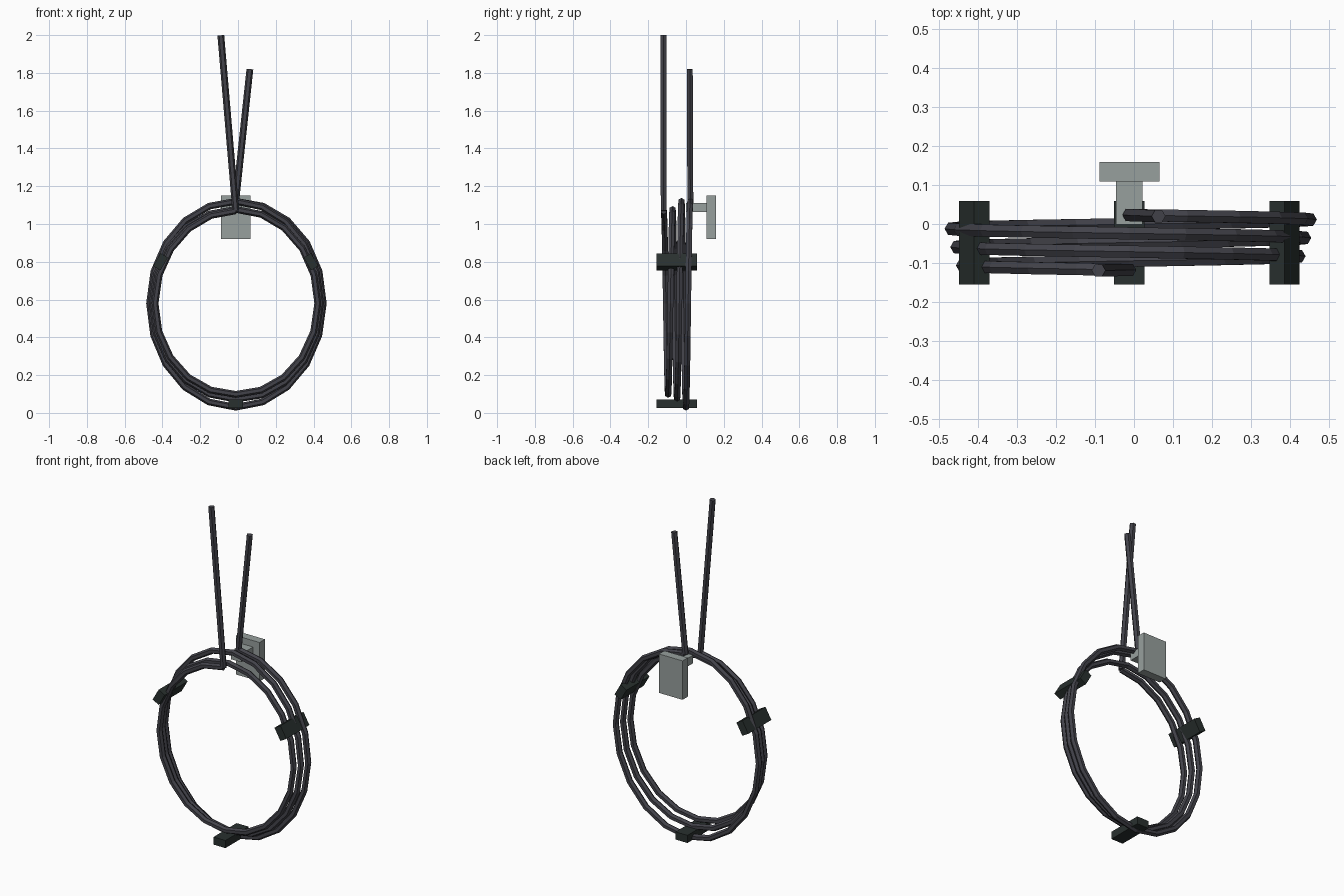
import bpy, bmesh, math
from mathutils import Vector, Matrix

if "Cube" in bpy.data.objects:
    bpy.data.objects.remove(bpy.data.objects["Cube"])


def material(name, rgb):
    m = bpy.data.materials.new(name)
    m.diffuse_color = (*rgb, 1)
    m.use_nodes = True
    m.node_tree.nodes["Principled BSDF"].inputs["Base Color"].default_value = m.diffuse_color
    return m


CABLE = material("dark cable grey", (0.055, 0.055, 0.068))
CLIP = material("black green", (0.022, 0.03, 0.028))
METAL = material("light grey", (0.31, 0.35, 0.34))
CX, CZ = -0.012, 0.58


def finish(name, bm, mat):
    bmesh.ops.recalc_face_normals(bm, faces=bm.faces)
    me = bpy.data.meshes.new(name)
    bm.to_mesh(me)
    bm.free()
    me.materials.append(mat)
    ob = bpy.data.objects.new(name, me)
    bpy.context.collection.objects.link(ob)
    return ob


def tube(name, pts, radius, mat, sides=6):
    """Capped low-poly tube; the ring is framed by the y axis."""
    bm = bmesh.new()
    rings = []
    for i, p in enumerate(pts):
        a, b = pts[max(i - 1, 0)], pts[min(i + 1, len(pts) - 1)]
        t = (b - a).normalized()
        out = t.cross(Vector((0, 1, 0))).normalized()
        side = t.cross(out)
        rings.append([bm.verts.new(p + radius * (math.cos(w) * out + math.sin(w) * side))
                      for w in (math.tau * k / sides for k in range(sides))])
    for r0, r1 in zip(rings, rings[1:]):
        for k in range(sides):
            n = (k + 1) % sides
            bm.faces.new((r0[k], r0[n], r1[n], r1[k]))
    bm.faces.new(rings[0])
    bm.faces.new(rings[-1])
    return finish(name, bm, mat)


def box(name, centre, size, mat, angle=0):
    bm = bmesh.new()
    bmesh.ops.create_cube(bm, size=1, matrix=Matrix.Translation(centre)
                          @ Matrix.Rotation(angle, 4, 'Y') @ Matrix.Diagonal((*size, 1)))
    return finish(name, bm, mat)


# Three-turn coil, shrinking towards the front
HEIGHTS = [0.54, 0.55, 0.54, 0.507, 0.497, 0.482, 0.49, 0.49]  # half height per half turn


def coil_point(t):
    i = int(t * 2 + 1e-6)
    f = t * 2 - i
    rz = HEIGHTS[i] * (1 - f) + HEIGHTS[i + 1] * f
    rx = 0.467 - 0.0145 * t
    w = math.tau * t
    return Vector((CX + rx * math.sin(w), 0.023 - 0.047 * t, CZ + rz * math.cos(w)))


coil = [coil_point(i / 20) for i in range(61)]
tube("cable_coil", coil, 0.018, CABLE)

# Straight cable ends rising from the coil
tube("back_cable_end", [coil[0], Vector((0.063, 0.02, 1.82))], 0.018, CABLE)
tube("front_cable_end", [coil[-1], Vector((-0.091, -0.119, 1.999))], 0.018, CABLE)

# Three clips spaced evenly round the coil
for name, angle in (("bottom_clip", 0), ("left_clip", 120), ("right_clip", -120)):
    a = math.radians(angle)
    r = 0.46
    cz = 0.048 if angle == 0 else 0.80
    cx = CX - r * math.sin(a)
    box(name, (cx, -0.048, cz), (0.078, 0.215, 0.045), CLIP, a)

# Wall bracket
box("bracket_plate", (CX, 0.134, 1.035), (0.154, 0.05, 0.23), METAL)
box("bracket_stem", (CX, 0.055, 1.088), (0.068, 0.112, 0.048), METAL)
